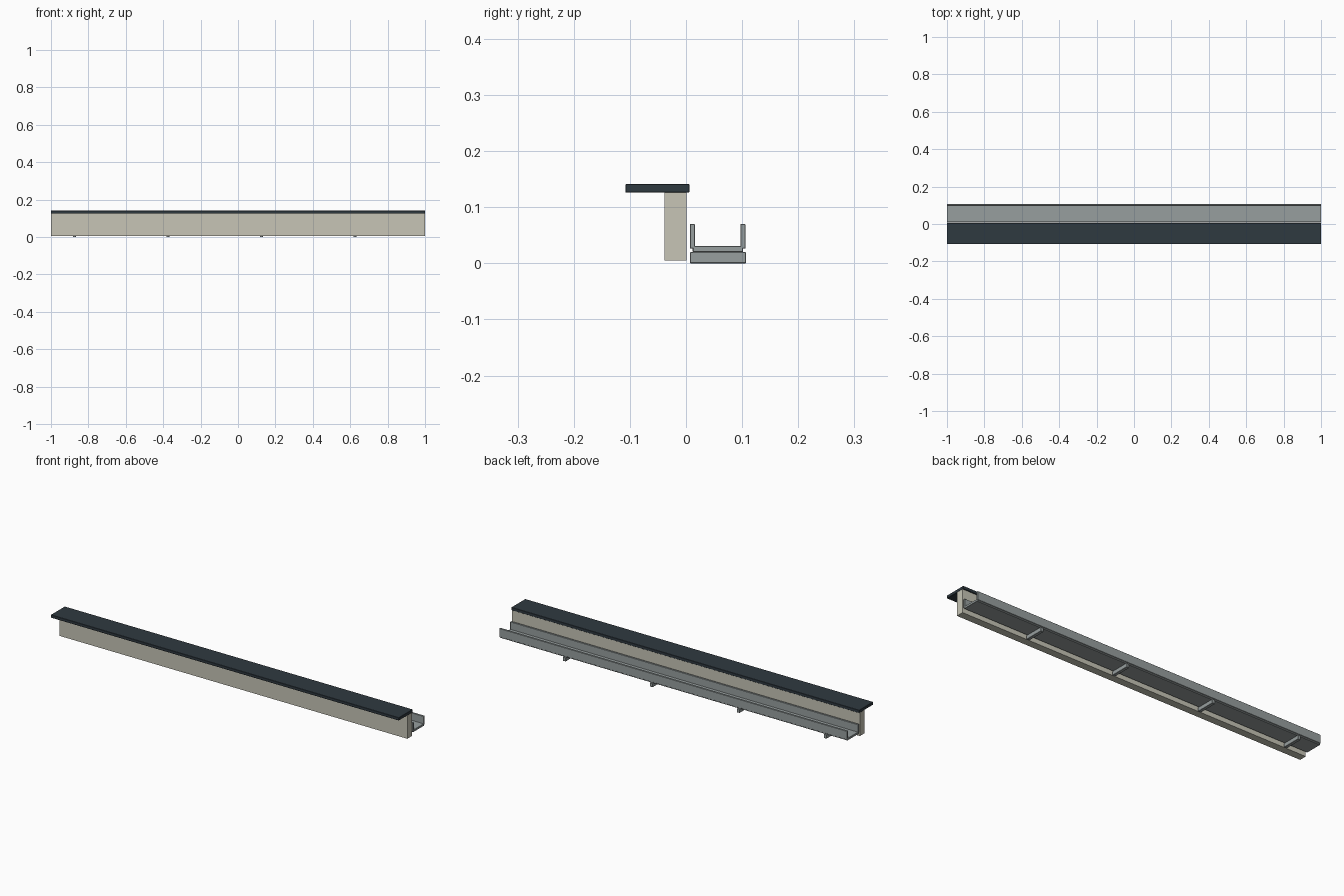
import bpy

if "Cube" in bpy.data.objects:
    bpy.data.objects.remove(bpy.data.objects["Cube"])


def material(name, rgb):
    m = bpy.data.materials.new(name)
    m.diffuse_color = (*rgb, 1)
    m.use_nodes = True
    m.node_tree.nodes["Principled BSDF"].inputs["Base Color"].default_value = m.diffuse_color
    return m


def box(name, x, y, z, mat, bevel=0.001):
    """Box from (min, max) ranges with slightly softened edges."""
    bpy.ops.mesh.primitive_cube_add(size=1, location=[(a + b) / 2 for a, b in (x, y, z)])
    o = bpy.context.object
    o.name = name
    o.scale = [b - a for a, b in (x, y, z)]
    bpy.ops.object.transform_apply(location=False, rotation=False, scale=True)
    o.data.materials.append(mat)
    if bevel:
        mod = o.modifiers.new("soft_edges", 'BEVEL')
        mod.width = bevel
        mod.segments = 1
    return o


dark = material("dark_cap", (0.028, 0.041, 0.051))
beige = material("beige_board", (0.57, 0.56, 0.47))
metal = material("grey_metal", (0.31, 0.345, 0.345))
full = (-1, 1)

# Fascia board and overhanging cap
box("fascia_board", full, (-0.038, 0.001), (0.005, 0.126), beige, 0)
box("roof_cap", full, (-0.108, 0.006), (0.126, 0.141), dark)

# Gutter channel: floor and two walls
box("gutter_floor", full, (0.012, 0.102), (0.020, 0.031), metal)
box("gutter_inner_wall", full, (0.007, 0.016), (0.026, 0.070), metal)
box("gutter_outer_wall", full, (0.097, 0.106), (0.026, 0.070), metal)

# Brackets under the gutter
for i in range(4):
    cx = -0.875 + 0.5 * i
    box(f"gutter_bracket_{i + 1}", (cx - 0.008, cx + 0.008), (0.007, 0.107), (0.0, 0.020), metal)
